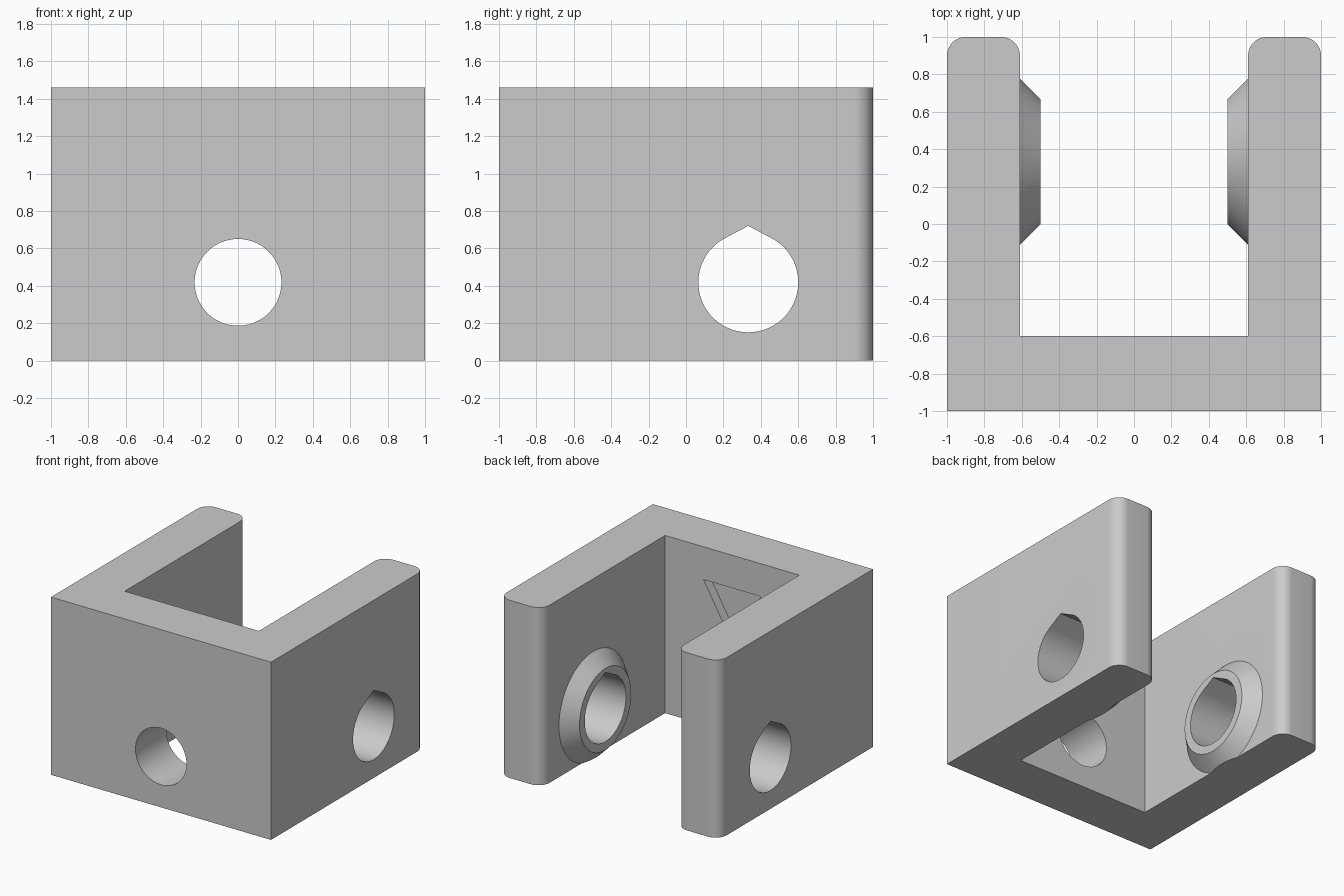
import bpy
import bmesh
from math import sin, cos, pi, acos, radians

cube = bpy.data.objects.get("Cube")
if cube:
    bpy.data.objects.remove(cube, do_unlink=True)

HEIGHT = 1.46
INNER = 0.61            # half width of the channel
WALL_Y = -0.6           # inner face of the rear wall
ROUND = 0.1             # rounding of the arm ends
PIVOT = (0.333, 0.418)  # y, z of the pivot axis
SEGMENTS = 96

grey = bpy.data.materials.new("plain grey")
grey.use_nodes = True
grey.diffuse_color = (0.6, 0.6, 0.6, 1)
grey.node_tree.nodes["Principled BSDF"].inputs["Base Color"].default_value = (0.6, 0.6, 0.6, 1)

AXES = {
    "x": lambda u, v, w: (w, u, v),
    "y": lambda u, v, w: (u, w, v),
    "z": lambda u, v, w: (u, v, w),
}


def arc(center, radius, start, end, steps):
    return [(center[0] + radius * cos(start + (end - start) * i / steps),
             center[1] + radius * sin(start + (end - start) * i / steps))
            for i in range(steps + 1)]


def circle(center, radius):
    return arc(center, radius, 0, 2 * pi, SEGMENTS)[:-1]


def loft(name, axis, sections):
    """Closed solid through (outline, position along axis) sections."""
    bm = bmesh.new()
    rings = [[bm.verts.new(AXES[axis](u, v, w)) for u, v in outline]
             for outline, w in sections]
    for a, b in zip(rings, rings[1:]):
        for i in range(len(a)):
            j = (i + 1) % len(a)
            bm.faces.new((a[i], a[j], b[j], b[i]))
    bm.faces.new(rings[0])
    bm.faces.new(rings[-1])
    bmesh.ops.recalc_face_normals(bm, faces=bm.faces)
    mesh = bpy.data.meshes.new(name)
    bm.to_mesh(mesh)
    bm.free()
    mesh.materials.append(grey)
    obj = bpy.data.objects.new(name, mesh)
    bpy.context.collection.objects.link(obj)
    return obj


def combine(target, tool, operation):
    """Apply a boolean and discard the tool."""
    mod = target.modifiers.new("boolean", "BOOLEAN")
    mod.operation = operation
    mod.solver = "EXACT"
    mod.object = tool
    bpy.context.view_layer.update()
    graph = bpy.context.evaluated_depsgraph_get()
    result = bpy.data.meshes.new_from_object(target.evaluated_get(graph))
    target.modifiers.clear()
    target.data = result
    bpy.data.objects.remove(tool, do_unlink=True)


# U-shaped body with rounded arm ends
end_y = 1 - ROUND
right_half = [(1, -1)]
right_half += arc((1 - ROUND, end_y), ROUND, 0, pi / 2, 12)
right_half += arc((INNER + ROUND, end_y), ROUND, pi / 2, pi, 12)
right_half += [(INNER, WALL_Y)]
outline = right_half + [(-x, y) for x, y in reversed(right_half)]
body = loft("bracket_body", "z", [(outline, -0.1), (outline, HEIGHT)])

# Conical bosses on the inner faces of both arms
for side in (1, -1):
    boss = loft("boss", "x", [(circle(PIVOT, 0.445), side * 0.75),
                              (circle(PIVOT, 0.445), side * INNER),
                              (circle(PIVOT, 0.335), side * 0.5)])
    combine(body, boss, "UNION")

# Trim everything flat at the base
square = [(-2, -2), (2, -2), (2, 2), (-2, 2)]
combine(body, loft("base_trim", "z", [(square, -1), (square, 0)]), "DIFFERENCE")

# Teardrop pivot hole through both arms
radius, apex = 0.267, 0.302
tangent = acos(radius / apex)
teardrop = arc(PIVOT, radius, pi / 2 + tangent, 2.5 * pi - tangent, SEGMENTS)
teardrop.append((PIVOT[0], PIVOT[1] + apex))
combine(body, loft("pivot_hole", "x", [(teardrop, -1.5), (teardrop, 1.5)]), "DIFFERENCE")

# Round hole through the wall
hole = circle((0, 0.418), 0.232)
combine(body, loft("wall_hole", "y", [(hole, -1.5), (hole, 0)]), "DIFFERENCE")

# Shallow triangular recess on the inner wall, pointing down
triangle = [(-0.26, 1.19), (0.26, 1.19), (0, 0.74)]
combine(body, loft("arrow_recess", "y", [(triangle, WALL_Y - 0.08), (triangle, 0)]), "DIFFERENCE")

bpy.ops.object.select_all(action="DESELECT")
body.select_set(True)
bpy.context.view_layer.objects.active = body
bpy.ops.object.shade_smooth_by_angle(angle=radians(25))
